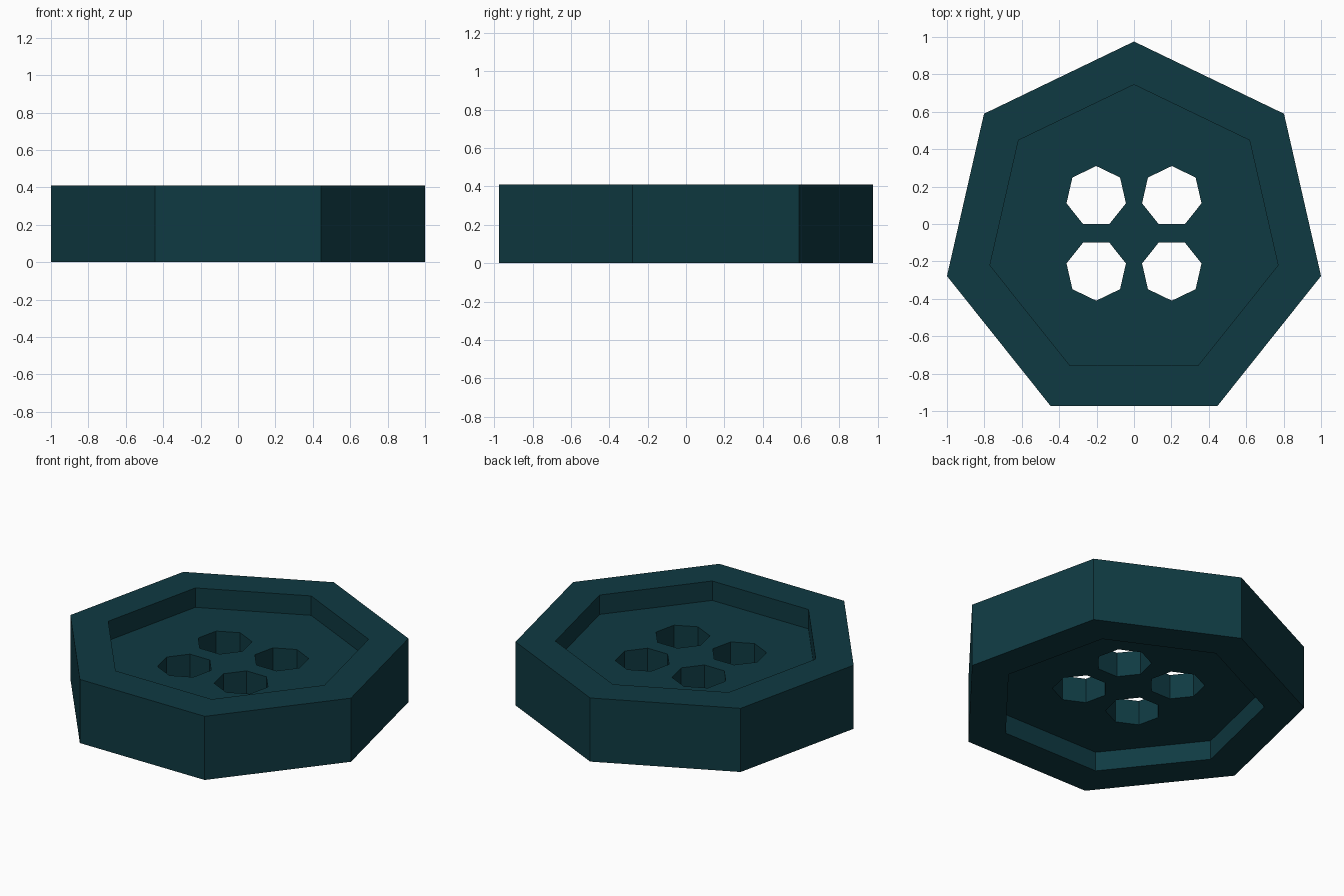
import bpy, bmesh
from math import sin, cos, tau

if "Cube" in bpy.data.objects:
    bpy.data.objects.remove(bpy.data.objects["Cube"])

SIDES = 7
HEIGHT = 0.41
RECESS = 0.125
CY = -0.05  # centre of the heptagon in y

teal = bpy.data.materials.new("dark teal")
teal.diffuse_color = (0.0048, 0.0423, 0.0545, 1)
teal.use_nodes = True
teal.node_tree.nodes["Principled BSDF"].inputs["Base Color"].default_value = teal.diffuse_color


def prism(name, r, x, y, z0, z1, point=1):
    """Seven-sided prism with a corner facing +y (point=1) or -y (point=-1)."""
    bm = bmesh.new()
    ring = [bm.verts.new((x + r * sin(i * tau / SIDES),
                          y + point * r * cos(i * tau / SIDES), z0))
            for i in range(SIDES)]
    base = bm.faces.new(ring)
    top = bmesh.ops.extrude_face_region(bm, geom=[base], use_keep_orig=True)["geom"]
    for v in top:
        if isinstance(v, bmesh.types.BMVert):
            v.co.z = z1
    bmesh.ops.recalc_face_normals(bm, faces=bm.faces)
    mesh = bpy.data.meshes.new(name)
    bm.to_mesh(mesh)
    bm.free()
    mesh.materials.append(teal)
    obj = bpy.data.objects.new(name, mesh)
    bpy.context.collection.objects.link(obj)
    return obj


# Button body
button = prism("button", 1.0257, 0, CY, 0, HEIGHT)

# Shallow recess on top and underneath
cutters = [
    prism("top_recess_cutter", 0.79, 0, CY + 0.005, HEIGHT - RECESS, HEIGHT + 0.1),
    prism("bottom_recess_cutter", 0.79, 0, CY + 0.005, -0.1, RECESS),
]

# Four thread holes, back pair pointing back and front pair pointing forward
for side in (-1, 1):
    for point in (-1, 1):
        cutters.append(prism("thread_hole_cutter", 0.163, side * 0.202,
                             CY + point * 0.197, -0.2, HEIGHT + 0.2, point))

for cutter in cutters:
    cutter.hide_render = True
    mod = button.modifiers.new(cutter.name, 'BOOLEAN')
    mod.operation = 'DIFFERENCE'
    mod.solver = 'EXACT'
    mod.object = cutter

# Apply the cuts and remove the cutters
bpy.context.view_layer.update()
graph = bpy.context.evaluated_depsgraph_get()
final = bpy.data.meshes.new_from_object(button.evaluated_get(graph))
button.modifiers.clear()
button.data = final
for cutter in cutters:
    bpy.data.objects.remove(cutter)
